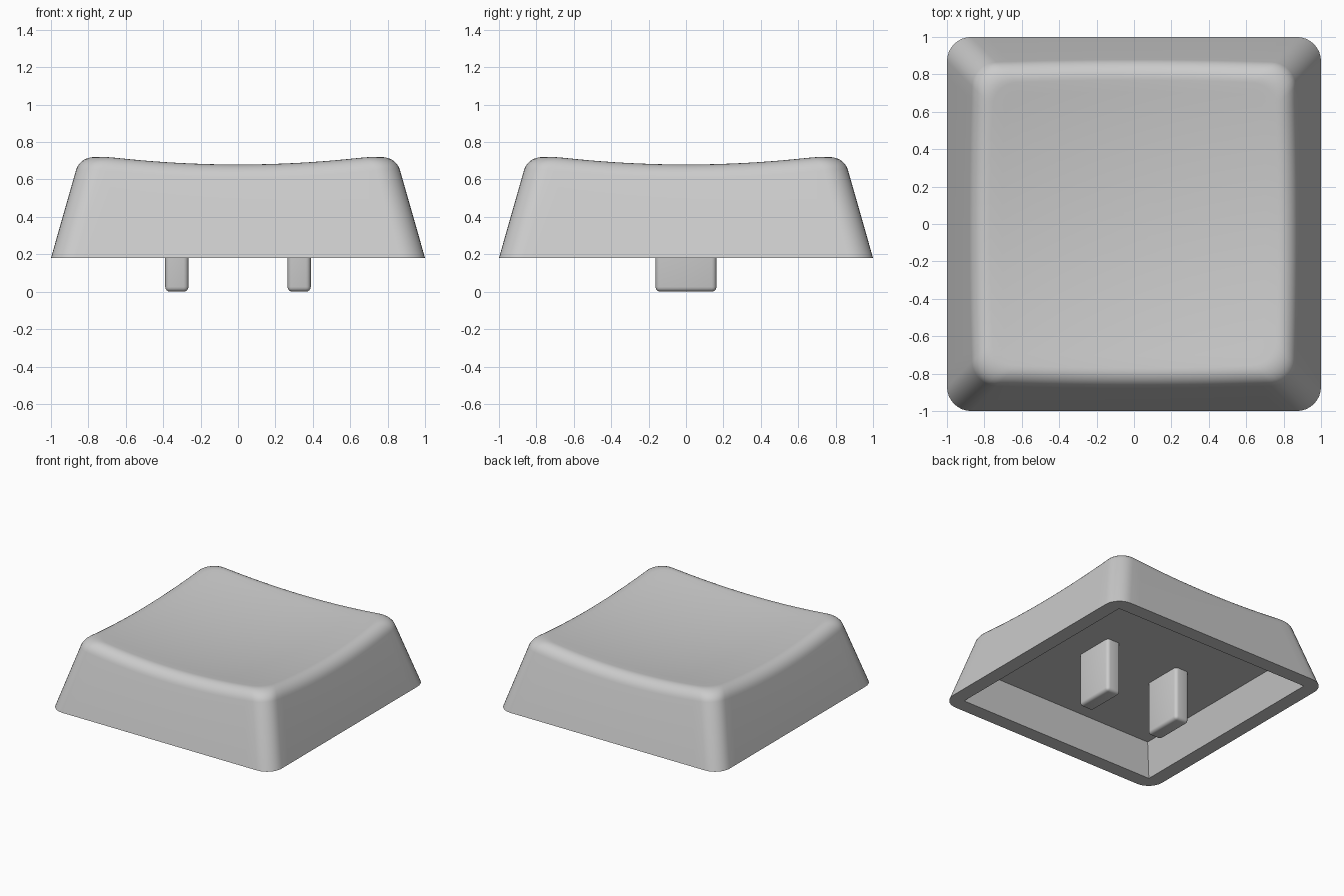
import bpy, bmesh, math
from mathutils import Vector

if "Cube" in bpy.data.objects:
    bpy.data.objects.remove(bpy.data.objects["Cube"])

BASE, SLOPE, R = 0.18, 0.285, 0.13      # rim height, wall taper, corner radius
FILLET, WEIGHT = 0.085, 0.78            # size and roundness of the top edge
SIDE, ARC = 20, 8

plastic = bpy.data.materials.new("light grey plastic")
plastic.diffuse_color = (0.6, 0.6, 0.6, 1)
plastic.use_nodes = True
plastic.node_tree.nodes["Principled BSDF"].inputs["Base Color"].default_value = plastic.diffuse_color


def finish(bm, name):
    bmesh.ops.remove_doubles(bm, verts=bm.verts[:], dist=1e-5)
    bmesh.ops.recalc_face_normals(bm, faces=bm.faces[:])
    mesh = bpy.data.meshes.new(name)
    bm.to_mesh(mesh)
    bm.free()
    mesh.materials.append(plastic)
    obj = bpy.data.objects.new(name, mesh)
    bpy.context.collection.objects.link(obj)
    bpy.ops.object.select_all(action='DESELECT')
    obj.select_set(True)
    bpy.context.view_layer.objects.active = obj
    bpy.ops.object.shade_smooth_by_angle(angle=math.radians(35))
    return obj


# Rounded square outline: (core direction, outward normal) pairs
outline = []
for q in range(4):
    a = q * math.pi / 2
    n, t = Vector((math.cos(a), math.sin(a))), Vector((-math.sin(a), math.cos(a)))
    for i in range(SIDE):
        outline.append((n + t * (2 * i / SIDE - 1), n))
    for i in range(ARC):
        b = a + i / ARC * math.pi / 2
        outline.append((n + t, Vector((math.cos(b), math.sin(b)))))


def at(p, half, r=R):
    return p[0] * (half - r) + p[1] * r


def dish(v):
    return 0.627 + 0.088 * v.length_squared


def wall_half(z):
    return 1 - SLOPE * (z - BASE)


def profile(p):
    """Points from the inner ceiling, round the rim, up the wall and over the dish."""
    pts = [(*at(p, 0.813, 0), 0.43), (*at(p, 0.884, 0), BASE), (*at(p, 1), BASE)]
    half = 0.85
    for _ in range(8):
        top = dish(at(p, half))
        half = wall_half(top)
    low = top - FILLET
    a = Vector((*at(p, wall_half(low)), low))
    b = Vector((*at(p, half), top))
    inner = at(p, half - FILLET)
    c = Vector((*inner, dish(inner)))
    for i in range(9):
        u = i / 8
        wa, wb, wc = (1 - u) ** 2, 2 * WEIGHT * u * (1 - u), u * u
        pts.append((a * wa + b * wb + c * wc) / (wa + wb + wc))
    for i in range(11, 0, -1):
        v = inner * (i / 12)
        pts.append((*v, dish(v)))
    return pts


# Hollow keycap shell
bm = bmesh.new()
columns = [[bm.verts.new(v) for v in profile(p)] for p in outline]
centre = bm.verts.new((0, 0, dish(Vector((0, 0)))))
for k, col in enumerate(columns):
    nxt = columns[(k + 1) % len(columns)]
    for i in range(len(col) - 1):
        bm.faces.new((col[i], nxt[i], nxt[i + 1], col[i + 1]))
    bm.faces.new((col[-1], nxt[-1], centre))
bm.faces.new([col[0] for col in columns])
finish(bm, "keycap_shell")

# Two mounting prongs with rounded edges
for side, name in ((-1, "left_prong"), (1, "right_prong")):
    bm = bmesh.new()
    bmesh.ops.create_cube(bm, size=1)
    for v in bm.verts:
        v.co = (side * 0.327 + v.co.x * 0.124, v.co.y * 0.326, 0.23 + v.co.z * 0.46)
    bmesh.ops.bevel(bm, geom=bm.edges[:], offset=0.026, segments=4,
                    profile=0.5, affect='EDGES')
    finish(bm, name)
